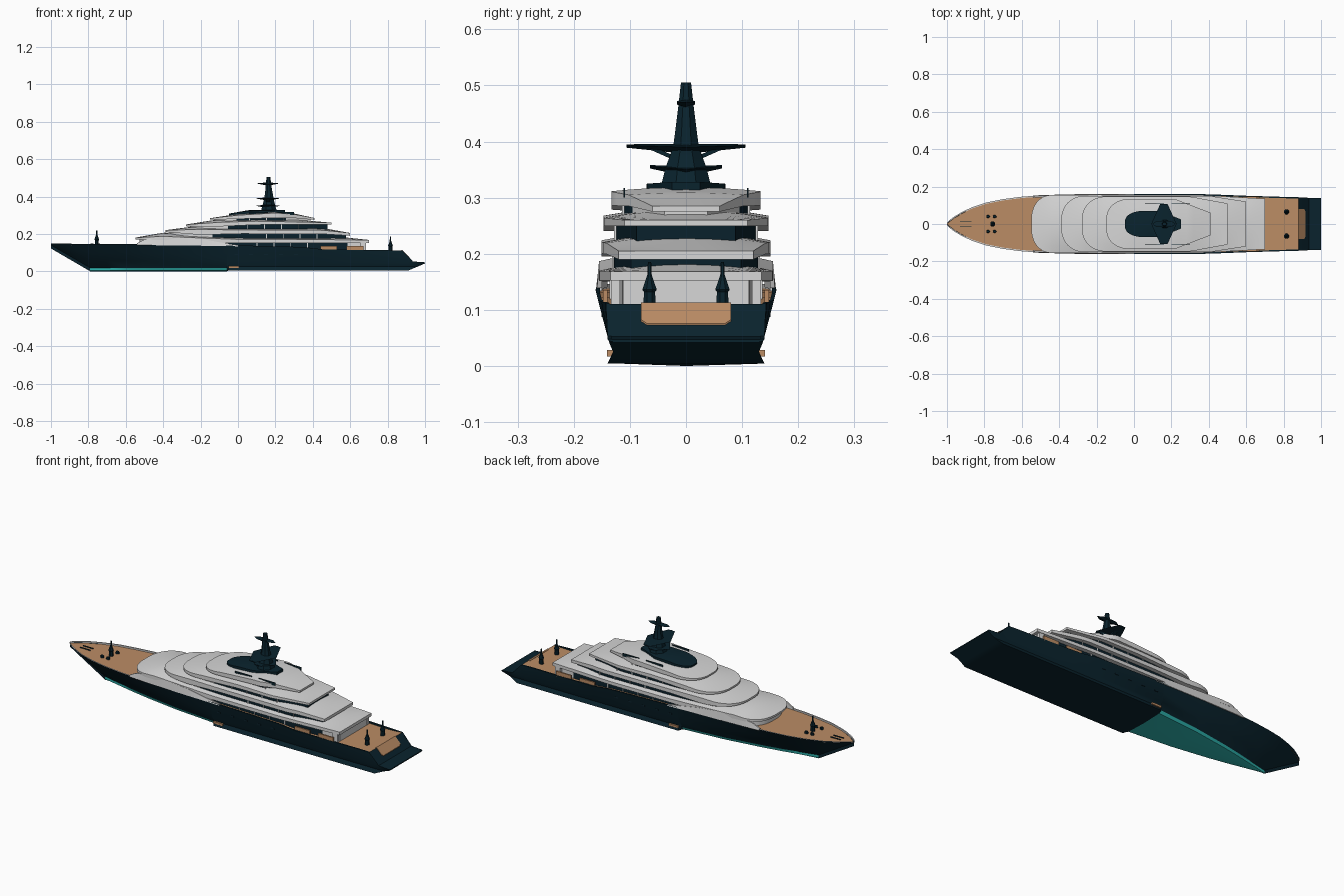
import bpy, bmesh, math

cube = bpy.data.objects.get("Cube")
if cube:
    bpy.data.objects.remove(cube, do_unlink=True)


def material(name, rgb):
    m = bpy.data.materials.new(name)
    m.use_nodes = True
    m.diffuse_color = (*rgb, 1)
    m.node_tree.nodes["Principled BSDF"].inputs["Base Color"].default_value = (*rgb, 1)
    return m


navy = material("navy_paint", (.003, .017, .027))
glass = material("dark_glass", (.003, .015, .025))
white = material("white_paint", (.68, .68, .68))
teak = material("teak_deck", (.5, .265, .13))
teal = material("teal_bottom", (.03, .5, .47))


def lerp(table, x, k=1):
    """Column k of a table of rows sorted by their first column."""
    for a, b in zip(table, table[1:]):
        if x <= b[0]:
            t = max(0, (x - a[0]) / (b[0] - a[0]))
            return a[k] + (b[k] - a[k]) * t
    return table[-1][k]


def loft(name, rings, mats, rule=None):
    """Skin closed rings of equal length and cap both ends."""
    bm = bmesh.new()
    loops = [[bm.verts.new(p) for p in r] for r in rings]
    n = len(loops[0])
    for a, b in zip(loops, loops[1:]):
        for j in range(n):
            f = bm.faces.new((a[j], a[(j + 1) % n], b[(j + 1) % n], b[j]))
            if rule:
                f.material_index = rule(j, f.calc_center_median())
    for end in (loops[0], loops[-1]):
        f = bm.faces.new(end)
        if rule:
            f.material_index = rule(-1, f.calc_center_median())
    bmesh.ops.recalc_face_normals(bm, faces=bm.faces)
    mesh = bpy.data.meshes.new(name)
    bm.to_mesh(mesh)
    bm.free()
    for m in mats:
        mesh.materials.append(m)
    ob = bpy.data.objects.new(name, mesh)
    bpy.context.collection.objects.link(ob)
    bpy.ops.object.select_all(action='DESELECT')
    ob.select_set(True)
    bpy.context.view_layer.objects.active = ob
    bpy.ops.object.shade_smooth_by_angle(angle=math.radians(28))


def box(name, x, y, z, mat):
    """Box from ranges along each axis."""
    rings = [[(x[0], y[0], h), (x[1], y[0], h), (x[1], y[1], h), (x[0], y[1], h)] for h in z]
    loft(name, rings, [mat])


def tier(name, mats, profile, W, xr, wr, nose, crown=0, inset=0, rule=None):
    """Round-nosed slab; profile rows are x, top z, bottom z."""
    x0, x1 = profile[0][0] + inset, profile[-1][0] - inset
    W, wr = W - inset, wr - inset
    stations = []
    for i in range(1, 13):
        t = max(.06, i / 12) * math.pi / 2
        stations.append((x0 + nose * (1 - math.cos(t)), W * math.sin(t) ** .75))
    for i in range(1, 25):
        x = x0 + nose + (x1 - x0 - nose) * i / 24
        stations.append((x, W if x < xr else W + (wr - W) * (x - xr) / (x1 - xr)))
    rings = []
    for x, w in stations:
        top, low = lerp(profile, x, 1), lerp(profile, x, 2)
        c = crown * min(1, (x - x0) / .15, (x1 - x) / .2)
        ring = [(x, w * k / 4, top + c * (1 - (k / 4) ** 2)) for k in range(-4, 5)]
        rings.append(ring + [(x, w, low), (x, -w, low)])
    loft(name, rings, mats, rule)


# Hull: x, sheer half width, sheer height, bottom half width
HULL = [(-1, .006, .148, .001), (-.985, .022, .148, .001), (-.96, .04, .148, .001),
        (-.92, .064, .148, .001), (-.87, .088, .147, .001), (-.79, .115, .147, .001),
        (-.7, .133, .146, .022), (-.6, .146, .146, .045), (-.5, .153, .145, .065),
        (-.3, .158, .143, .097), (-.06, .16, .14, .12), (-.05, .16, .14, .139),
        (.35, .16, .13, .14), (.45, .157, .118, .14), (.6, .151, .115, .14),
        (.8, .145, .113, .14), (.88, .143, .111, .14), (.91, .141, .08, .14),
        (.935, .14, .053, .134), (.96, .14, .051, .13), (1, .14, .048, .137)]


def hull_ring(x, ws, zs, wb):
    if x < -.055:
        z1 = max(.018, .14 - (x + 1) / .21 * .122)
        zk = z1 - .018
        side = [(wb * .93, zk + .004), (wb, z1)]
        side += [(wb + (ws - wb) * f ** .8, z1 + (zs - z1) * f) for f in (.3, .62)]
    else:
        z1 = zk = .004 + max(0, x - .91) / .09 * .038
        side = [(wb * .93, z1), (wb, z1), (.13, max(.025, z1 + .001)), (.138, max(.045, z1 + .002))]
    zd = zs - (.008 if x < .87 else .0005)
    rim = max(.001, ws - .007)
    side += [(ws, zs), (rim, zs), (rim, zd)]
    return [(x, 0, zk)] + [(x, y, z) for y, z in side] + [(x, -y, z) for y, z in reversed(side)]


def hull_colour(j, c):
    if j in (0, 1, 13, 14):
        return 3 if -.8 < c.x < -.056 else 0
    if j == 7:
        return 2 if c.x < .87 else 0
    if j in (5, 6, 8, 9):
        return 1 if c.x < -.05 else 0
    return 0


loft("hull", [hull_ring(*r) for r in HULL], [navy, white, teak, teal], hull_colour)

# Teak ramp set into the stern slope, narrowing at its foot
loft("stern_ramp", [[(x, s * w, z + d) for s, d in ((-1, 0), (1, 0), (1, .003), (-1, .003))]
                    for x, w, z in ((.872, .08, .109), (.88, .08, .1105), (.91, .08, .0795),
                                    (.916, .07, .073))], [teak])

# Roof decks; walls below are glazed between two positions and white elsewhere
ROOFS = [
    ("main", [(-.55, .18, .17), (-.4, .187, .167), (-.15, .176, .15), (0, .171, .152),
              (.7, .168, .152)], .155, .35, .135, .11, .02, (-.06, .6)),
    ("upper", [(-.39, .22, .21), (-.2, .224, .195), (0, .221, .201), (.45, .22, .2),
               (.6, .205, .19)], .151, .4, .12, .13, .016, (-.13, 1)),
    ("bridge", [(-.28, .25, .241), (-.1, .262, .24), (.1, .268, .249), (.5, .26, .249)],
     .147, .3, .11, .13, .014, (-.06, 1)),
    ("sun", [(-.15, .284, .276), (0, .3, .28), (.2, .312, .286), (.3, .305, .285),
             (.41, .285, .275)], .133, .22, .06, .12, .007, (0, .25)),
]
floor = [(-1, .12), (.4, .11), (1, .104)]
for name, prof, W, xr, wr, nose, crown, (g0, g1) in ROOFS:
    tier(name + "_roof", [white], prof, W, xr, wr, nose, crown)
    wall = [(x, (t + b) / 2, lerp(floor, x)) for x, t, b in prof]
    tier(name + "_walls", [white, glass], wall, W, xr, wr, nose, 0, .022,
         lambda j, c: int(g0 < c.x < g1))
    # Slim white posts along the glazing
    for s in (-1, 1):
        for i in range(4):
            x = xr - .25 + i * .09
            y = s * (W - .021)
            box(name + "_post", (x, x + .004), (y - .002, y + .002),
                (lerp(floor, x), lerp(prof, x, 2) + .003), white)
    floor = [(x, b) for x, t, b in prof]

# White side fairings that sweep from the forward house into the sheer
SWEEP = [(-.54, .15), (-.5, .17), (-.42, .184), (-.3, .182), (-.18, .17), (-.08, .152), (0, .14)]
for s in (-1, 1):
    rings = []
    for x, z in SWEEP:
        y, low = s * (lerp(HULL, x) + .0015), lerp(HULL, x, 2) - .005
        rings.append([(x, y, low), (x, y - s * .004, z), (x, y - s * .012, z), (x, y - s * .012, low)])
    loft("side_fairing", rings, [white])
    # Teak side balconies and side shelf
    for x in ((.44, .53), (.58, .67)):
        box("side_balcony", x, (s * .14, s * .148), (.108, .135), teak)
    box("side_shelf", (-.05, .005), (s * .125, s * .1405), (.017, .028), teak)
    # Hull windows
    for i in range(5):
        x = -.02 + i * .08
        box("hull_window", (x, x + .02), (s * .145, s * .151), (.087, .093), glass)
    # Roof rails
    for x in (.06, .2):
        box("roof_rail", (x, x + .1), (s * .109, s * .111), (.3, .317), navy)

# Aft house behind the main deck
box("aft_house", (.55, .685), (-.112, .112), (.1, .155), white)
for s in (-1, 1):
    box("aft_pillar", (.655, .685), (s * .118, s * .134), (.1, .155), white)

# Mast fairing, tower and wings
tier("mast_base", [navy], [(-.05, .308, .285), (.05, .322, .29), (.25, .328, .28)],
     .07, .14, .025, .1, .006)


def tower(name, rows, y0, mat):
    """Stacked eight-sided sections: centre x, half length, half width, z."""
    loft(name, [[(x + a * math.cos(k * math.pi / 4 + math.pi / 8) * 1.08,
                  y0 + b * math.sin(k * math.pi / 4 + math.pi / 8) * 1.08, z)
                 for k in range(8)] for x, a, b, z in rows], [mat])


tower("mast", [(.165, .045, .046, .315), (.165, .033, .036, .355), (.165, .025, .023, .39),
               (.165, .02, .019, .42), (.163, .015, .014, .46), (.163, .01, .009, .505)], 0, navy)


def wing(name, span, z, root, tip, rise):
    rows = [(-span, .004, tip, rise), (0, .012, root, 0), (span, .004, tip, rise)]
    loft(name, [[(.16 - c, y, z + r), (.16, y, z + r + t / 2), (.16 + c, y, z + r),
                 (.16, y, z + r - t)] for y, t, c, r in rows], [navy])


wing("lower_wing", .064, .35, .065, .02, .006)
wing("radar_wing", .106, .39, .068, .02, .003)
wing("top_wing", .016, .47, .064, .04, 0)
for s in (-1, 1):
    # Struts under the radar wing
    loft("wing_strut", [[(.15, y, z), (.17, y, z), (.17, y, z + .008), (.15, y, z + .008)]
                        for y, z in ((s * .02, .366), (s * .065, .386))], [navy])

# Deck posts fore and aft
for name, x, y, z in (("bow_post", -.755, 0, .135), ("aft_post", .815, .065, .102),
                      ("aft_post", .815, -.065, .102)):
    tower(name, [(x, .011, .011, z), (x, .01, .01, z + .03), (x, .013, .013, z + .034),
                 (x, .009, .009, z + .045), (x, .004, .004, z + .06), (x, .003, .003, z + .083)],
          y, navy)

# Bow winches and anchor chains
for s in (-1, 1):
    for x in (-.78, -.745):
        tower("bow_winch", [(x, .01, .008, .135), (x, .008, .006, .15)], s * .04, navy)
    box("anchor_chain", (-.93, -.87), (s * .01, s * .014), (.135, .144), navy)
